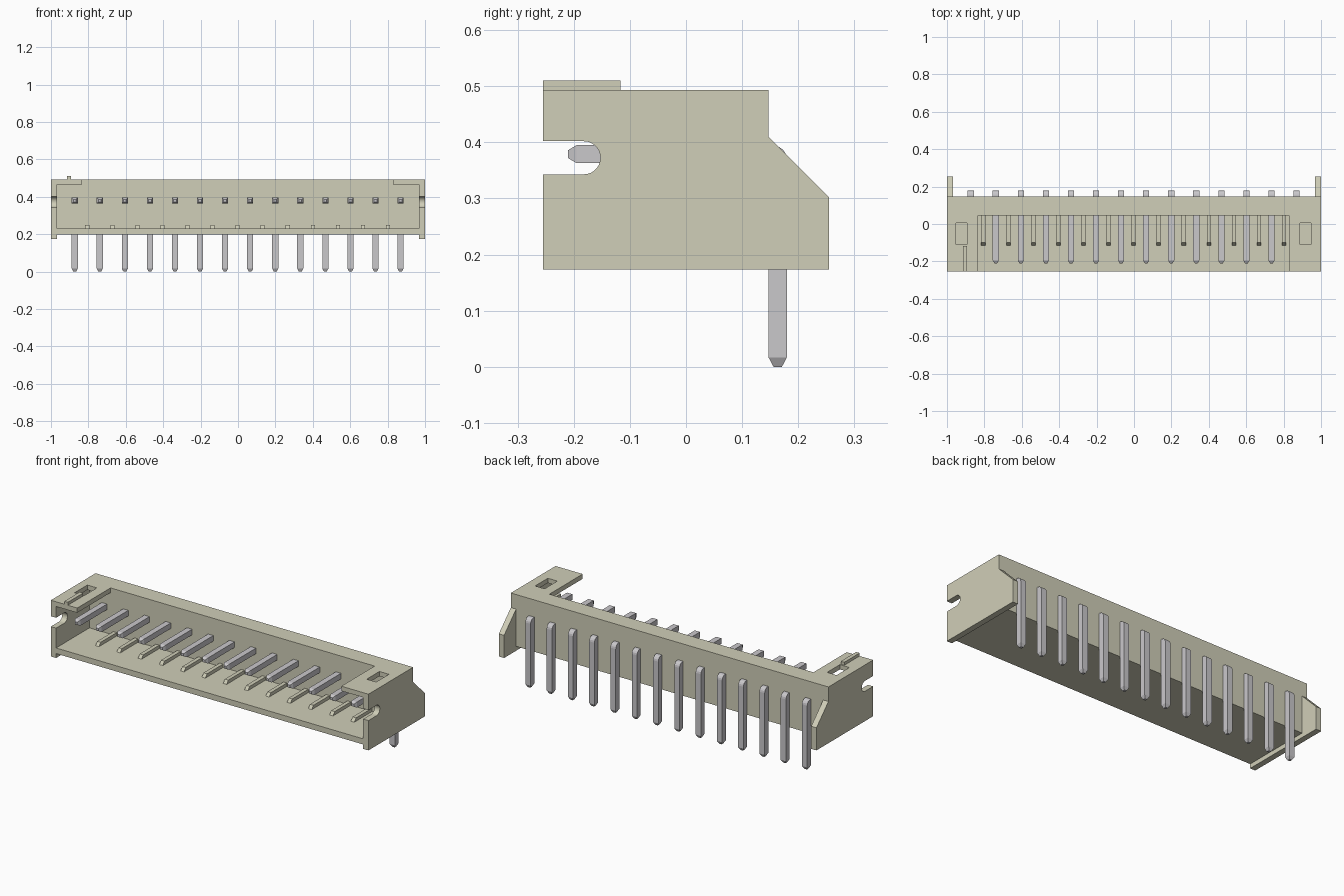
import bpy, bmesh, math
from mathutils import Vector

cube = bpy.data.objects.get("Cube")
if cube:
    bpy.data.objects.remove(cube, do_unlink=True)


def material(name, rgb, metallic=0.0):
    m = bpy.data.materials.new(name)
    m.use_nodes = True
    m.diffuse_color = (*rgb, 1)
    m.node_tree.nodes["Principled BSDF"].inputs["Base Color"].default_value = (*rgb, 1)
    return m


ivory = material("ivory plastic", (0.63, 0.62, 0.48))
silver = material("silver metal", (0.59, 0.58, 0.60))


def add_object(name, mesh, mat=None):
    ob = bpy.data.objects.new(name, mesh)
    bpy.context.collection.objects.link(ob)
    if mat and not mesh.materials:
        mesh.materials.append(mat)
    return ob


def extruded(profile, x0, x1):
    """bmesh of a (y, z) outline swept along x."""
    bm = bmesh.new()
    face = bm.faces.new([bm.verts.new((x0, y, z)) for y, z in profile])
    ext = bmesh.ops.extrude_face_region(bm, geom=[face])
    verts = [g for g in ext["geom"] if isinstance(g, bmesh.types.BMVert)]
    bmesh.ops.translate(bm, vec=(x1 - x0, 0, 0), verts=verts)
    bmesh.ops.recalc_face_normals(bm, faces=bm.faces)
    return bm


def to_mesh(name, bm):
    me = bpy.data.meshes.new(name)
    bm.to_mesh(me)
    bm.free()
    return me


def prism(name, profile, x0, x1, mat=ivory):
    return add_object(name, to_mesh(name, extruded(profile, x0, x1)), mat)


def box(name, x0, x1, y0, y1, z0, z1):
    return prism(name, [(y0, z0), (y1, z0), (y1, z1), (y0, z1)], x0, x1)


def boolean(target, other, operation):
    mod = target.modifiers.new("boolean", 'BOOLEAN')
    mod.operation, mod.solver, mod.object = operation, 'EXACT', other
    bpy.context.view_layer.objects.active = target
    bpy.ops.object.modifier_apply(modifier=mod.name)
    bpy.data.objects.remove(other, do_unlink=True)


# Main dimensions
FRONT, BACK, CAVITY = -0.255, 0.147, 0.045
BOTTOM, TOP, FLOOR, CEILING = 0.198, 0.493, 0.23, 0.466
INNER = 0.967
PITCH, COUNT, FIRST = 0.134, 14, -0.873

# Housing: C-shaped section open to the front
housing = prism("housing", [
    (FRONT, BOTTOM), (BACK, BOTTOM), (BACK, TOP), (FRONT, TOP),
    (FRONT, CEILING), (CAVITY, CEILING), (CAVITY, FLOOR), (FRONT, FLOOR)], -INNER, INNER)

# Wide opening in the roof, leaving the two corner shelves
boolean(housing, box("roof_cutter", -0.834, 0.829, -0.3, CAVITY, 0.44, 0.6), 'DIFFERENCE')
# Rectangular window in each corner shelf
for x in (-0.922, 0.917):
    boolean(housing, box("window_cutter", x - 0.03, x + 0.03, -0.11, 0.005, 0.44, 0.6), 'DIFFERENCE')

# End walls with a round-ended slot and a sloped rear wing
r, slot_y, slot_z = 0.0295, -0.182, 0.3725
arc = [(slot_y + r * math.cos(a), slot_z + r * math.sin(a))
       for a in (math.pi / 2 - math.pi * i / 14 for i in range(15))]
wall = [(FRONT, 0.173), (0.255, 0.173), (0.255, 0.302), (BACK, 0.41), (BACK, TOP),
        (FRONT, TOP), (FRONT, slot_z + r)] + arc + [(FRONT, slot_z - r)]
for side in (-1, 1):
    boolean(housing, prism("end_wall", wall, side * INNER, side), 'UNION')

housing.select_set(True)
bpy.context.view_layer.objects.active = housing
bpy.ops.object.shade_smooth_by_angle(angle=math.radians(30))
housing.select_set(False)

# Marker ridge on one corner shelf
box("marker_ridge", -0.915, -0.893, FRONT, -0.117, TOP, 0.51)

# Floor ribs between the pins
rib_mesh = to_mesh("floor_rib", extruded(
    [(CAVITY, FLOOR), (CAVITY, 0.249), (-0.1, 0.249), (-0.115, FLOOR)], -0.011, 0.011))
for i in range(COUNT - 1):
    add_object(f"floor_rib_{i + 1}", rib_mesh, ivory).location.x = FIRST + PITCH * (i + 0.5)

# Bent pin: L-shaped sweep with a rounded outer corner
half, z0, z1, y1 = 0.0165, 0.363, 0.395, 0.18
bend = 0.026
corner = [(y1 - bend + bend * math.cos(a), z1 - bend + bend * math.sin(a))
          for a in (math.pi / 2 * i / 4 for i in range(5))]
bm = extruded([(-0.195, z0), (BACK, z0), (BACK, 0.017), (y1, 0.017)] + corner + [(-0.195, z1)],
              -half, half)


def taper(bm, direction, length):
    """Pull the end face that looks along direction into a blunt point."""
    d = Vector(direction)
    bm.normal_update()
    face = max((f for f in bm.faces if f.normal.dot(d) > 0.99),
               key=lambda f: f.calc_center_median().dot(d))
    ext = bmesh.ops.extrude_discrete_faces(bm, faces=[face])
    tip = ext["faces"][0]
    mid = tip.calc_center_median()
    for v in tip.verts:
        v.co = mid + (v.co - mid) * 0.45 + d * length


taper(bm, (0, -1, 0), 0.015)
taper(bm, (0, 0, -1), 0.017)
bmesh.ops.recalc_face_normals(bm, faces=bm.faces)
pin_mesh = to_mesh("pin", bm)
for i in range(COUNT):
    pin = add_object(f"pin_{i + 1}", pin_mesh, silver)
    pin.location.x = FIRST + PITCH * i
